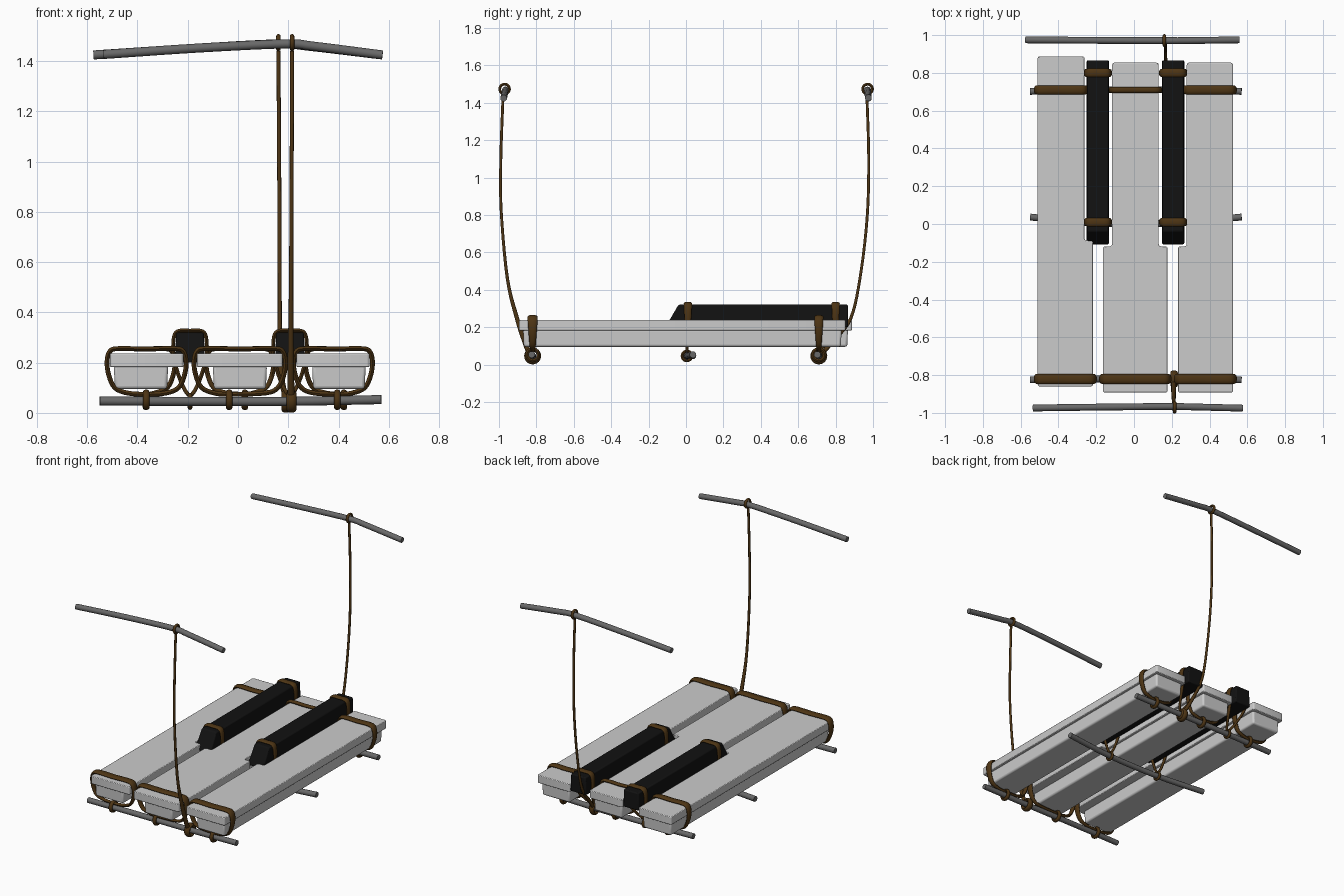
import bpy, bmesh
from math import sin, cos, pi
from mathutils import Vector

if "Cube" in bpy.data.objects:
    bpy.data.objects.remove(bpy.data.objects["Cube"])


def material(name, col):
    m = bpy.data.materials.new(name)
    m.diffuse_color = (*col, 1)
    m.use_nodes = True
    m.node_tree.nodes["Principled BSDF"].inputs["Base Color"].default_value = m.diffuse_color
    return m


ROPE = material("rope_brown", (0.075, 0.035, 0.007))
BLACK = material("black", (0.006, 0.006, 0.006))
BAR = material("bar_grey", (0.14, 0.14, 0.14))


def finish(name, bm, mat=None, bevel=0, segs=2, smooth=40):
    bmesh.ops.recalc_face_normals(bm, faces=bm.faces)
    me = bpy.data.meshes.new(name)
    bm.to_mesh(me)
    bm.free()
    ob = bpy.data.objects.new(name, me)
    bpy.context.collection.objects.link(ob)
    if mat:
        me.materials.append(mat)
    if bevel:
        b = ob.modifiers.new("bevel", 'BEVEL')
        b.width, b.segments, b.limit_method = bevel, segs, 'ANGLE'
        b.angle_limit = 0.6
    bpy.ops.object.select_all(action='DESELECT')
    ob.select_set(True)
    bpy.context.view_layer.objects.active = ob
    bpy.ops.object.shade_smooth_by_angle(angle=smooth * pi / 180)
    return ob


def spline(pts, closed, steps):
    """Catmull-Rom through points (x, y, z, half width)"""
    P = [Vector(p) for p in pts]
    n = len(P)
    get = (lambda i: P[i % n]) if closed else (lambda i: P[max(0, min(n - 1, i))])
    out = []
    for i in range(n if closed else n - 1):
        a, b, c, d = (get(i + k) for k in (-1, 0, 1, 2))
        for s in range(steps):
            t = s / steps
            out.append(0.5 * (2 * b + (c - a) * t + (2 * a - 5 * b + 4 * c - d) * t * t
                              + (3 * b - a - 3 * c + d) * t ** 3))
    return out if closed else out + [P[-1]]


def sweep(name, pts, axis, thick=None, closed=False, mat=ROPE, steps=5, sides=10):
    """Tube along a path; half width runs along axis, thick is the other half size"""
    path = spline(pts, closed, steps)
    n = len(path)
    bm = bmesh.new()
    rings = []
    for i, q in enumerate(path):
        a = path[(i - 1) % n] if closed else path[max(i - 1, 0)]
        b = path[(i + 1) % n] if closed else path[min(i + 1, n - 1)]
        t = (b.xyz - a.xyz).normalized()
        w = Vector(axis)
        w = (w - t * w.dot(t)).normalized()
        u = t.cross(w)
        h = thick or q.w
        rings.append([bm.verts.new(q.xyz + w * q.w * cos(2 * pi * k / sides)
                                   + u * h * sin(2 * pi * k / sides)) for k in range(sides)])
    for i in range(n if closed else n - 1):
        r, s = rings[i], rings[(i + 1) % n]
        for k in range(sides):
            j = (k + 1) % sides
            bm.faces.new((r[k], r[j], s[j], s[k]))
    if not closed:
        bm.faces.new(rings[0])
        bm.faces.new(rings[-1])
    return finish(name, bm, mat)


def ring(name, x, y, z, r, hw, thick=0.01):
    pts = [(x, y + r * cos(k * pi / 4), z + r * sin(k * pi / 4), hw) for k in range(8)]
    return sweep(name, pts, (1, 0, 0), thick, True, steps=3)


def hull_box(name, bottom, top, mat, bevel, segs=2):
    """Box between two rectangles (x0, x1, y0, y1, z)"""
    bm = bmesh.new()
    lo, hi = ([bm.verts.new((r[a], r[b], r[4])) for a, b in ((0, 2), (1, 2), (1, 3), (0, 3))]
              for r in (bottom, top))
    bm.faces.new(lo)
    bm.faces.new(hi)
    for k in range(4):
        j = (k + 1) % 4
        bm.faces.new((lo[k], lo[j], hi[j], hi[k]))
    return finish(name, bm, mat, bevel, segs)


def slab(name, outline, z0, z1):
    bm = bmesh.new()
    f = bm.faces.new([bm.verts.new((x, y, z0)) for x, y in outline])
    r = bmesh.ops.extrude_face_region(bm, geom=[f])
    bmesh.ops.translate(bm, verts=[v for v in r["geom"] if isinstance(v, bmesh.types.BMVert)],
                        vec=(0, 0, z1 - z0))
    up = [e for e in bm.edges if abs(e.verts[0].co.z - e.verts[1].co.z) > 0.01]
    bmesh.ops.bevel(bm, geom=up, offset=0.012, segments=3, profile=0.5, affect='EDGES')
    return finish(name, bm, None, 0.004)


# White keys: wide front outline, notched rear, narrower body below
# (name, wide x0, x1, narrow x0, x1, front y, back y, notch y, knot x)
KEYS = [("left", -0.51, -0.217, -0.51, -0.262, -0.86, 0.888, -0.088, -0.365),
        ("middle", -0.164, 0.178, -0.116, 0.131, -0.893, 0.854, -0.118, -0.035),
        ("right", 0.232, 0.524, 0.279, 0.524, -0.893, 0.854, -0.118, 0.395)]
YF, YM, YB, ZB = -0.82, 0.005, 0.71, 0.046

for nm, w0, w1, n0, n1, y0, y1, yn, kx in KEYS:
    pts = [(w0, y0), (w1, y0)]
    pts += [(w1, yn), (n1, yn)] if w1 != n1 else []
    pts += [(n1, y1), (n0, y1)]
    pts += [(n0, yn), (w0, yn)] if w0 != n0 else []
    slab(nm + "_key_top", pts, 0.183, 0.237)
    b0, b1, c0, c1 = n0 + 0.016, n1 - 0.016, y0 + 0.022, y1 - 0.022
    hull_box(nm + "_key_body", (b0 + .004, b1 - .004, c0 + .004, c1 - .004, 0.095),
             (b0, b1, c0, c1, 0.19), None, 0.012, 3)
    # Rope bands around each key, front and back
    for end, y, a, b, hw in (("front", YF, w0, w1, 0.027),
                             ("back", YB, n0, n1, 0.016 if nm == "middle" else 0.024)):
        m = (a + b) / 2
        k = kx if end == "front" else m + 0.02
        loop = [(m, y, 0.254, hw), (b - 0.04, y, 0.256, hw), (b - 0.002, y, 0.247, hw),
                (b + 0.011, y, 0.205, hw * .9), (b + 0.004, y, 0.15, hw * .75),
                (b - 0.02, y, 0.10, hw * .6), (b - 0.07, y, 0.079, 0.012),
                (k, y, 0.074, 0.012),
                (a + 0.07, y, 0.079, 0.012), (a + 0.02, y, 0.10, hw * .6),
                (a - 0.004, y, 0.15, hw * .75), (a - 0.011, y, 0.205, hw * .9),
                (a + 0.002, y, 0.247, hw), (a + 0.04, y, 0.256, hw)]
        sweep(f"{nm}_{end}_band", loop, (0, 1, 0), 0.01, True, steps=4)
        ring(f"{nm}_{end}_knot", k, y, ZB + 0.006, 0.031, 0.013)

# Black keys with sloping fronts, each tied to the middle and back bars
for nm, cx in (("left", -0.191), ("right", 0.207)):
    hull_box(nm + "_black_key", (cx - .06, cx + .06, -0.11, 0.866, 0.2),
             (cx - .055, cx + .055, -0.04, 0.866, 0.32), BLACK, 0.007)
    for end, y, yb in (("middle", 0.01, YM), ("back", 0.8, YB)):
        half = [(0.045, y, 0.326, .022), (0.063, y, 0.305, .021), (0.067, y, 0.245, .018),
                (0.058, y, 0.19, .013), (0.03, y + (yb - y) * .6, 0.11, .009)]
        loop = [(cx, y, 0.327, .022)] + [(cx + dx, *r) for dx, *r in half]
        loop += [(cx, yb, ZB + 0.024, .008)] + [(cx - dx, *r) for dx, *r in reversed(half)]
        sweep(f"{nm}_black_{end}_band", loop, (0, 1, 0), 0.008, True, steps=4)
        ring(f"{nm}_black_{end}_knot", cx, yb, ZB, 0.026, 0.009, 0.008)

# Cross bars under the keys
R = 0.018
for nm, y, ye in (("front", YF, -0.825), ("middle", YM, 0.037), ("back", YB, 0.702)):
    sweep(nm + "_lower_bar", [(-0.55, ye, 0.047, R), (-0.2, y, 0.046, R),
                              (0.2, y, 0.046, R), (0.57, ye, 0.053, R)], (0, 1, 0), mat=BAR, sides=12)

# Upper hanging bars
sweep("front_upper_bar", [(-0.535, -0.974, 1.426, R), (-0.15, -0.969, 1.452, R), (0.19, -0.966, 1.468, R),
                          (0.3, -0.968, 1.459, R), (0.575, -0.975, 1.424, R)], (0, 1, 0), mat=BAR, sides=12)
sweep("back_upper_bar", [(-0.575, 0.975, 1.424, R), (-0.15, 0.972, 1.452, R), (0.16, 0.971, 1.468, R),
                         (0.28, 0.971, 1.459, R), (0.557, 0.975, 1.426, R)], (0, 1, 0), mat=BAR, sides=12)

# Hanging ropes with their end loops
sweep("front_hanging_rope", [(0.212, -0.835, 0.05, .014), (0.21, -0.858, 0.11, .014), (0.21, -0.903, 0.245, .012),
                             (0.211, -0.955, 0.46, .009), (0.213, -0.988, 0.82, .008),
                             (0.214, -0.99, 1.1, .008), (0.215, -0.978, 1.44, .008)], (1, 0, 0))
sweep("back_hanging_rope", [(0.19, 0.73, 0.06, .012), (0.175, 0.79, 0.13, .011), (0.167, 0.88, 0.245, .009),
                            (0.166, 0.93, 0.46, .008), (0.165, 0.968, 0.78, .008),
                            (0.163, 0.977, 1.1, .008), (0.161, 0.967, 1.44, .008)], (1, 0, 0))
ring("front_rope_top_loop", 0.215, -0.97, 1.473, 0.026, 0.009, 0.008)
ring("back_rope_top_loop", 0.161, 0.971, 1.473, 0.026, 0.009, 0.008)
ring("front_rope_knot", 0.212, YF, ZB, 0.034, 0.02, 0.012)
ring("back_rope_knot", 0.19, YB, ZB, 0.034, 0.017, 0.012)
